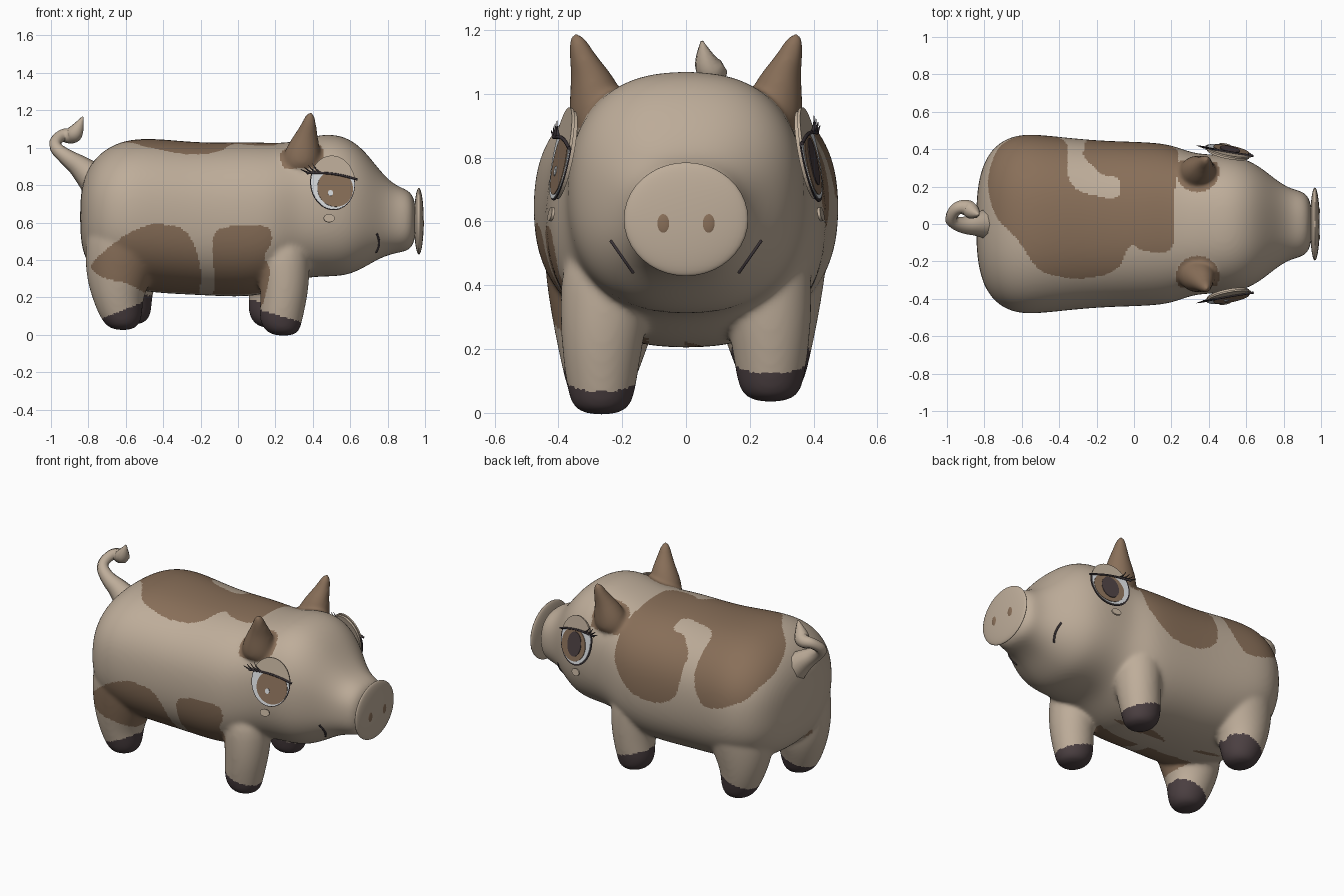
import bpy, bmesh, math
from mathutils import Vector

old = bpy.data.objects.get("Cube")
if old:
    bpy.data.objects.remove(old, do_unlink=True)


def material(name, *rgb):
    m = bpy.data.materials.new(name)
    m.use_nodes = True
    m.diffuse_color = (*rgb, 1)
    m.node_tree.nodes["Principled BSDF"].inputs["Base Color"].default_value = (*rgb, 1)
    return m


SKIN = material("beige skin", .515, .418, .322)
BROWN = material("brown patch", .25, .16, .1)
HOOF = material("dark hoof", .07, .05, .053)
WHITE = material("eye white", .68, .7, .72)
DARK = material("dark line", .045, .035, .04)


def add_object(name, data, *mats):
    ob = bpy.data.objects.new(name, data)
    bpy.context.collection.objects.link(ob)
    for m in mats:
        data.materials.append(m)
    return ob


def loft(bm, rings, count=24, power=2.0):
    """Skin a closed tube over rings given as (centre, axis a, axis b)."""
    loops = []
    for c, a, b in rings:
        loop = []
        for i in range(count):
            t = math.tau * i / count
            p, q = (math.copysign(abs(f(t)) ** (2 / power), f(t)) for f in (math.cos, math.sin))
            loop.append(bm.verts.new(Vector(c) + Vector(a) * p + Vector(b) * q))
        loops.append(loop)
    for l, m in zip(loops, loops[1:]):
        for i in range(count):
            j = (i + 1) % count
            bm.faces.new((l[i], l[j], m[j], m[i]))
    bm.faces.new(loops[0])
    bm.faces.new(loops[-1])


def upright(bm, rows, side, dx=0, dz=0):
    loft(bm, [((x + dx, y * side, z + dz), (rx, 0, 0), (0, ry, 0)) for x, y, z, rx, ry in rows], 16)


# Body and head: x, bottom, top, half width
TORSO = [(-.845, .52, .74, .13), (-.82, .4, .86, .3), (-.75, .31, .97, .425), (-.62, .25, 1.045, .49),
         (-.45, .22, 1.055, .475), (-.2, .21, 1.025, .447), (.05, .195, 1.035, .442), (.2, .23, 1.025, .43),
         (.32, .3, 1.035, .375), (.45, .31, 1.08, .375), (.58, .31, 1.065, .36), (.68, .36, .985, .305),
         (.76, .41, .875, .235), (.85, .44, .785, .18), (.96, .45, .77, .17)]
FRONT_LEG = [(.23, .25, .55, .15, .14), (.25, .255, .32, .14, .145), (.245, .265, .18, .125, .125),
             (.225, .265, .07, .12, .11), (.245, .265, -.01, .08, .085)]
HIND_LEG = [(-.6, .26, .62, .2, .19), (-.61, .26, .46, .215, .19), (-.635, .255, .3, .18, .17),
            (-.645, .262, .19, .135, .14), (-.625, .27, .1, .12, .112), (-.615, .27, .02, .075, .085)]
EAR = [(.335, .265, .86, .11, .1), (.34, .275, .97, .105, .095), (.36, .293, 1.06, .068, .067),
       (.38, .33, 1.13, .04, .04), (.387, .345, 1.195, .018, .024)]

bm = bmesh.new()
loft(bm, [((x, 0, (lo + hi) / 2), (0, w, 0), (0, 0, (hi - lo) / 2)) for x, lo, hi, w in TORSO], 28, 2.4)
for side in (-1, 1):
    left = side > 0
    upright(bm, FRONT_LEG, side, -.06 * left, .04 * left)
    upright(bm, HIND_LEG, side, .05 * left, .03 * left)
    upright(bm, EAR, side)
bmesh.ops.recalc_face_normals(bm, faces=bm.faces)
mesh = bpy.data.meshes.new("rough_skin")
bm.to_mesh(mesh)
rough = add_object("rough_skin", mesh)
rough.modifiers.new("round", "SUBSURF").levels = 2
fuse = rough.modifiers.new("fuse", "REMESH")
fuse.mode, fuse.voxel_size = "VOXEL", .01
soften = rough.modifiers.new("soften", "SMOOTH")
soften.factor, soften.iterations = .5, 20
graph = bpy.context.evaluated_depsgraph_get()
mesh = bpy.data.meshes.new_from_object(rough.evaluated_get(graph))
bpy.data.objects.remove(rough, do_unlink=True)
body = add_object("body", mesh, SKIN, BROWN, HOOF)


def rounded(outline):
    """Cut the corners of a closed outline twice."""
    pts = [Vector(p) for p in outline]
    for _ in range(2):
        pts = [a.lerp(b, t) for a, b in zip(pts, pts[1:] + pts[:1]) for t in (.2, .8)]
    return pts


# Patch outlines: the back as (x, distance over the back), the right flank as (x, z)
BACK = rounded([(-.79, .3), (-.75, .04), (-.62, -.08), (-.51, -.26), (-.3, -.3), (-.09, -.26), (-.02, -.1),
                (.05, -.15), (.22, -.15), (.215, .15), (.25, .58), (.1, .79), (-.1, .81), (-.25, .74),
                (-.27, .5), (-.27, .38), (-.18, .26), (-.07, .25), (-.08, .12), (-.36, .19), (-.35, .5),
                (-.38, .65), (-.45, .76), (-.6, .73), (-.73, .6)])
FLANK_REAR = rounded([(-.81, .37), (-.6, .54), (-.45, .6), (-.28, .57), (-.22, .45), (-.19, .3),
                      (-.24, .1), (-.45, .2), (-.6, .28), (-.72, .3)])
FLANK_FRONT = rounded([(-.14, .42), (-.13, .56), (0, .59), (.18, .58), (.18, .48), (.13, .42), (.18, .35),
                       (.12, .1), (-.15, .1), (-.12, .3)])


def inside(u, v, outline):
    hit = False
    for (a, b), (c, d) in zip(outline, outline[1:] + outline[:1]):
        if (b > v) != (d > v) and u < a + (v - b) * (c - a) / (d - b):
            hit = not hit
    return hit


def skin_colour(p):
    x, y, z = p
    lift = .04 if y > 0 else 0
    hoof_top = .1 - .3 * (x - .23) if x > -.2 else .125 + .4 * (x + .63)
    if z < min(hoof_top, .17) + lift and abs(y) > .12 and not -.46 < x < .03:
        return 2
    over = y + math.copysign(max(0, .95 - z), y)
    ear = z > .89 and math.hypot((x - .34) / .115, (abs(y) - .28) / .11) < 1
    flank = y < -.12 and (inside(x, z, FLANK_REAR) or inside(x, z, FLANK_FRONT))
    return int(ear or flank or inside(x, over, BACK))


for f in mesh.polygons:
    f.use_smooth = True
    f.material_index = skin_colour(f.center)


def ball(name, place, size, mat):
    bm = bmesh.new()
    bmesh.ops.create_uvsphere(bm, u_segments=40, v_segments=20, radius=1)
    bmesh.ops.scale(bm, vec=size, verts=bm.verts)
    bmesh.ops.translate(bm, vec=place, verts=bm.verts)
    me = bpy.data.meshes.new(name)
    bm.to_mesh(me)
    bm.free()
    me.shade_smooth()
    return add_object(name, me, mat)


def strand(name, points, mat):
    """Round strand through points given as (position, radius)."""
    cu = bpy.data.curves.new(name, "CURVE")
    cu.dimensions, cu.bevel_depth, cu.bevel_resolution = "3D", 1, 2
    cu.use_fill_caps = True
    s = cu.splines.new("NURBS")
    s.points.add(len(points) - 1)
    for sp, (p, r) in zip(s.points, points):
        sp.co, sp.radius = (*p, 1), r
    s.use_endpoint_u, s.order_u, s.resolution_u = True, 3, 6
    return add_object(name, cu, mat)


# Snout and nostrils
ball("snout_disc", (.967, 0, .607), (.026, .195, .178), SKIN)
for side in (-1, 1):
    ball("nostril", (.986, side * .069, .595), (.008, .024, .036), BROWN)

# Curled tail
strand("tail", [((-.74, 0, .8), .1), ((-.83, 0, .89), .065), ((-.92, -.01, .95), .042),
                ((-.99, .02, 1.01), .032), ((-.95, .09, 1.07), .032), ((-.89, .09, 1.06), .045),
                ((-.86, .06, 1.09), .045), ((-.83, .05, 1.165), .004)], SKIN)


def build_eye(side):
    n = Vector((.2, side, .2)).normalized()
    v = (Vector((0, 0, 1)) - n * n.z).normalized()
    u = v.cross(n)
    if u.x < 0:
        u.negate()
    centre = Vector((.505, side * .386, .81))
    lid_height = .065 if side > 0 else .05
    rim = .009 if side > 0 else .004

    def lid_line(a):
        return lid_height - .13 * a - .8 * a * a

    def at(a, b, h=0):
        return centre + u * a + v * b + n * h

    def plate(name, mid, ru, rv, low, high, mat, clip=None):
        pts = []
        for i in range(48):
            t = math.tau * i / 48
            a, b = mid[0] + ru * math.cos(t), mid[1] + rv * math.sin(t)
            pts.append((a, clip(b, lid_line(a)) if clip else b))
        bm = bmesh.new()
        face = bm.faces.new([bm.verts.new(at(a, b, low)) for a, b in pts])
        new = bmesh.ops.extrude_face_region(bm, geom=[face])["geom"]
        bmesh.ops.translate(bm, vec=n * (high - low), verts=[g for g in new if isinstance(g, bmesh.types.BMVert)])
        bmesh.ops.recalc_face_normals(bm, faces=bm.faces)
        me = bpy.data.meshes.new(name)
        bm.to_mesh(me)
        add_object(name, me, mat)

    plate("eye_socket", (0, 0), .115, .14, -.012, 0, SKIN)
    plate("eye_rim", (0, 0), .118 + rim, .143 + rim, 0, .004, DARK, min)
    plate("eye_white", (0, 0), .118, .143, .004, .007, WHITE, min)
    plate("iris", (.012, -.03), .097, .1, .007, .01, BROWN, min)
    if side > 0:
        plate("pupil", (.005, -.025), .055, .075, .01, .013, HOOF, min)
    else:
        plate("eye_glint", (-.015, -.055), .014, .016, .01, .013, WHITE)
    plate("eyelid", (0, 0), .123, .149, 0, .009, SKIN, max)
    plate("cheek_spot", (-.025, -.19), .03, .022, -.009, 0, SKIN)
    strand("lash_line", [(at(a, lid_line(a), .011), .006) for a in (-.14, -.07, 0, .07, .135)], DARK)
    for i in range(4):
        a = -.13 + .022 * i
        b = lid_line(a)
        strand("eyelash", [(at(a, b, .011), .006), (at(a - .025, b + .01, .015), .004),
                           (at(a - .045, b + .02 + .01 * i, .017), .001)], DARK)


# Eyes and mouth corners
for side in (-1, 1):
    build_eye(side)
    stroke = []
    for i in range(5):
        start = Vector((2, side * (.235 - .0175 * i), .54 - .025 * i))
        hit, spot, normal, _ = body.ray_cast(start, Vector((-1, 0, 0)))
        if hit:
            stroke.append((spot, .006))
    strand("mouth_corner", stroke, DARK)
